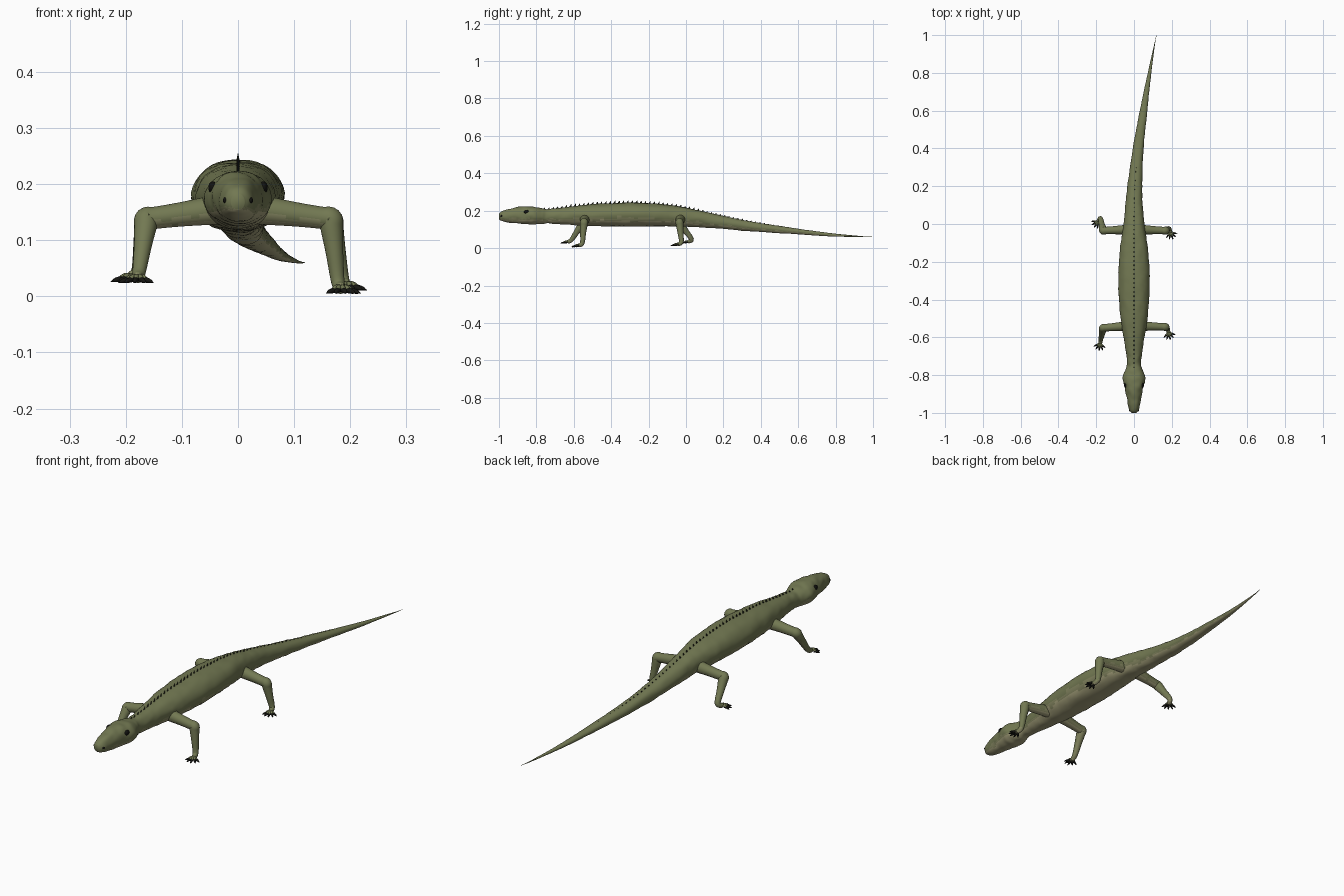
import bpy, bmesh, math
from mathutils import Vector, noise

cube = bpy.data.objects.get("Cube")
if cube:
    bpy.data.objects.remove(cube, do_unlink=True)


def material(name, rgb):
    m = bpy.data.materials.new(name)
    m.use_nodes = True
    m.diffuse_color = (*rgb, 1)
    m.node_tree.nodes["Principled BSDF"].inputs["Base Color"].default_value = (*rgb, 1)
    return m


olive = material("olive skin", (0.17, 0.19, 0.085))
belly_tan = material("pale belly", (0.38, 0.36, 0.2))
under_olive = material("light olive underside", (0.235, 0.24, 0.12))
spine_dark = material("dark spine", (0.028, 0.03, 0.016))
claw_black = material("black claw", (0.008, 0.008, 0.006))
eye_black = material("black eye", (0.006, 0.006, 0.005))


def finish(name, bm, mats, smooth=True):
    mesh = bpy.data.meshes.new(name)
    for f in bm.faces:
        f.smooth = smooth
    bm.to_mesh(mesh)
    bm.free()
    for m in mats:
        mesh.materials.append(m)
    ob = bpy.data.objects.new(name, mesh)
    bpy.context.scene.collection.objects.link(ob)


def paint_underside(bm, tone_limits):
    """Give downward faces paler tones, with a ragged edge."""
    bmesh.ops.recalc_face_normals(bm, faces=bm.faces)
    for f in bm.faces:
        down = -f.normal.z + .2 * noise.noise(f.calc_center_median() * 40)
        f.material_index = sum(down > limit for limit in tone_limits)


def spline(keys, steps):
    """Smooth interpolation through tuples of any length."""
    keys = [Vector(k) for k in keys]
    out = []
    for i in range(len(keys) - 1):
        p0, p1 = keys[max(i - 1, 0)], keys[i]
        p2, p3 = keys[i + 1], keys[min(i + 2, len(keys) - 1)]
        for s in range(steps):
            t = s / steps
            a, b = (p2 - p0) / 2, (p3 - p1) / 2
            out.append(p1 + a * t + (3 * (p2 - p1) - 2 * a - b) * t * t
                       + (2 * (p1 - p2) + a + b) * t ** 3)
    return out + [keys[-1]]


def skin_rings(bm, rings):
    """Bridge rings of points into a closed tube."""
    rows = [[bm.verts.new(p) for p in ring] for ring in rings]
    n = len(rows[0])
    for a, b in zip(rows, rows[1:]):
        for i in range(n):
            j = (i + 1) % n
            bm.faces.new((a[i], a[j], b[j], b[i]))
    bm.faces.new(rows[0])
    bm.faces.new(rows[-1])
    bmesh.ops.recalc_face_normals(bm, faces=bm.faces)


def tube(bm, keys, sides=12, steps=5):
    """Round tube through (x, y, z, radius) keys."""
    pts = spline(keys, steps)
    rings = []
    u = None
    for i, p in enumerate(pts):
        d = (pts[min(i + 1, len(pts) - 1)].xyz - pts[max(i - 1, 0)].xyz).normalized()
        if u is None:
            u = d.orthogonal()
        u = (u - d * u.dot(d)).normalized()
        v = d.cross(u)
        r = max(p.w, 0.0003)
        rings.append([p.xyz + r * (u * math.cos(a) + v * math.sin(a))
                      for a in (math.tau * k / sides for k in range(sides))])
    skin_rings(bm, rings)


# Body stations: y, centre x, half width, top z, bottom z
stations = [
    (-1.0, 0, .012, .183, .155), (-.985, 0, .025, .197, .145),
    (-.94, 0, .035, .211, .135), (-.87, 0, .048, .223, .129),
    (-.815, 0, .06, .221, .127), (-.77, 0, .045, .212, .13),
    (-.73, 0, .037, .209, .132),
    (-.62, 0, .052, .222, .125), (-.48, 0, .073, .236, .118),
    (-.3, 0, .083, .243, .116), (-.13, 0, .074, .235, .117),
    (0, 0, .055, .217, .115), (.15, .002, .043, .183, .107),
    (.35, .016, .031, .143, .09), (.55, .043, .022, .111, .077),
    (.75, .074, .012, .083, .064), (.93, .105, .003, .065, .059),
    (1, .119, .0006, .0606, .0594)]
body_path = spline(stations, 8)
SIDES = 40

# Body, head and tail in one skin, gently lumpy
bm = bmesh.new()
rings = []
for y, x, w, top, low in body_path:
    mid, h = (top + low) / 2, (top - low) / 2
    ring = []
    for k in range(SIDES):
        a = math.tau * (k + .5) / SIDES
        c, s = math.cos(a), math.sin(a)
        p = Vector((x + w * math.copysign(abs(c) ** .9, c), y, mid + h * s))
        lump = noise.noise(p * 35) * min(.003, w * .08)
        ring.append(p + Vector((c, 0, s)) * lump)
    rings.append(ring)
skin_rings(bm, rings)
paint_underside(bm, (.35, .55))
finish("body_and_tail", bm, [olive, under_olive, belly_tan])


def ball(name, centre, size, mat):
    bm = bmesh.new()
    bmesh.ops.create_uvsphere(bm, u_segments=20, v_segments=12, radius=1)
    for v in bm.verts:
        v.co = Vector(centre) + v.co * Vector(size)
    finish(name, bm, [mat])


# Paired head details
for side, s in (("left", 1), ("right", -1)):
    ball(side + "_eye", (s * .045, -.853, .194), (.008, .014, .011), eye_black)
    ball(side + "_nostril", (s * .021, -.984, .171), (.006, .008, .006), eye_black)

# Row of spines along the back and tail
bm = bmesh.new()
count = 58
for i in range(count):
    y = -.76 + i * .0235
    j = next(k for k, p in enumerate(body_path) if p[0] > y)
    p, q = body_path[j - 1], body_path[j]
    here = p.lerp(q, (y - p[0]) / (q[0] - p[0]))
    fade = min(1, 1.5 * (1 - i / count))
    tall = .014 * min(1, .5 + i / 12) * fade
    tip = bm.verts.new((here[1], y + .006, here[3] + tall))
    base = [bm.verts.new((here[1] + dx * .0035 * fade, y + dy * .007, here[3] - .003))
            for dx, dy in ((1, 0), (0, 1), (-1, 0), (0, -1))]
    bm.faces.new(base[::-1])
    for k in range(4):
        bm.faces.new((base[k], base[(k + 1) % 4], tip))
finish("back_spines", bm, [spine_dark], smooth=False)


# Legs: shoulder, elbow and wrist points, then heading of the foot
def leg(name, root, joint, wrist, heading):
    root, joint, wrist = Vector(root), Vector(joint), Vector(wrist)
    ahead = Vector((math.sin(heading), -math.cos(heading), 0))
    palm = wrist + ahead * .02 - Vector((0, 0, .012))
    upper, lower = root.lerp(joint, .5), joint.lerp(wrist, .5)
    before, after = root.lerp(joint, .87), joint.lerp(wrist, .15)
    bm = bmesh.new()
    tube(bm, [(*root, .027), (*upper, .022), (*before, .02), (*joint, .021),
              (*after, .02), (*lower, .016), (*wrist, .012), (*palm, .01)], 20)
    claws = bmesh.new()
    for k in range(-2, 3):
        a = heading + k * .5
        d = Vector((math.sin(a), -math.cos(a), 0))
        reach = .023 - .002 * abs(k)
        knuckle = palm + d * reach * .6 + Vector((0, 0, .002))
        end = palm + d * reach - Vector((0, 0, .002))
        point = end + d * .019 - Vector((0, 0, .007))
        tube(bm, [(*palm, .006), (*knuckle, .005), (*end, .004)], 8, 3)
        tube(claws, [(*(end - d * .008), .0055), (*end.lerp(point, .5), .004),
                     (*point, 0)], 8, 3)
    paint_underside(bm, (.3, .75))
    finish(name, bm, [olive, under_olive, belly_tan])
    finish(name + "_claws", claws, [claw_black])


leg("left_front_leg", (.035, -.54, .155), (.165, -.545, .138), (.178, -.555, .026), .25)
leg("right_front_leg", (-.035, -.54, .155), (-.163, -.55, .138), (-.176, -.612, .045), -.15)
leg("left_hind_leg", (.035, -.03, .155), (.165, -.035, .138), (.186, -.025, .032), .35)
leg("right_hind_leg", (-.035, -.03, .155), (-.163, -.035, .138), (-.178, .03, .047), -.6)
